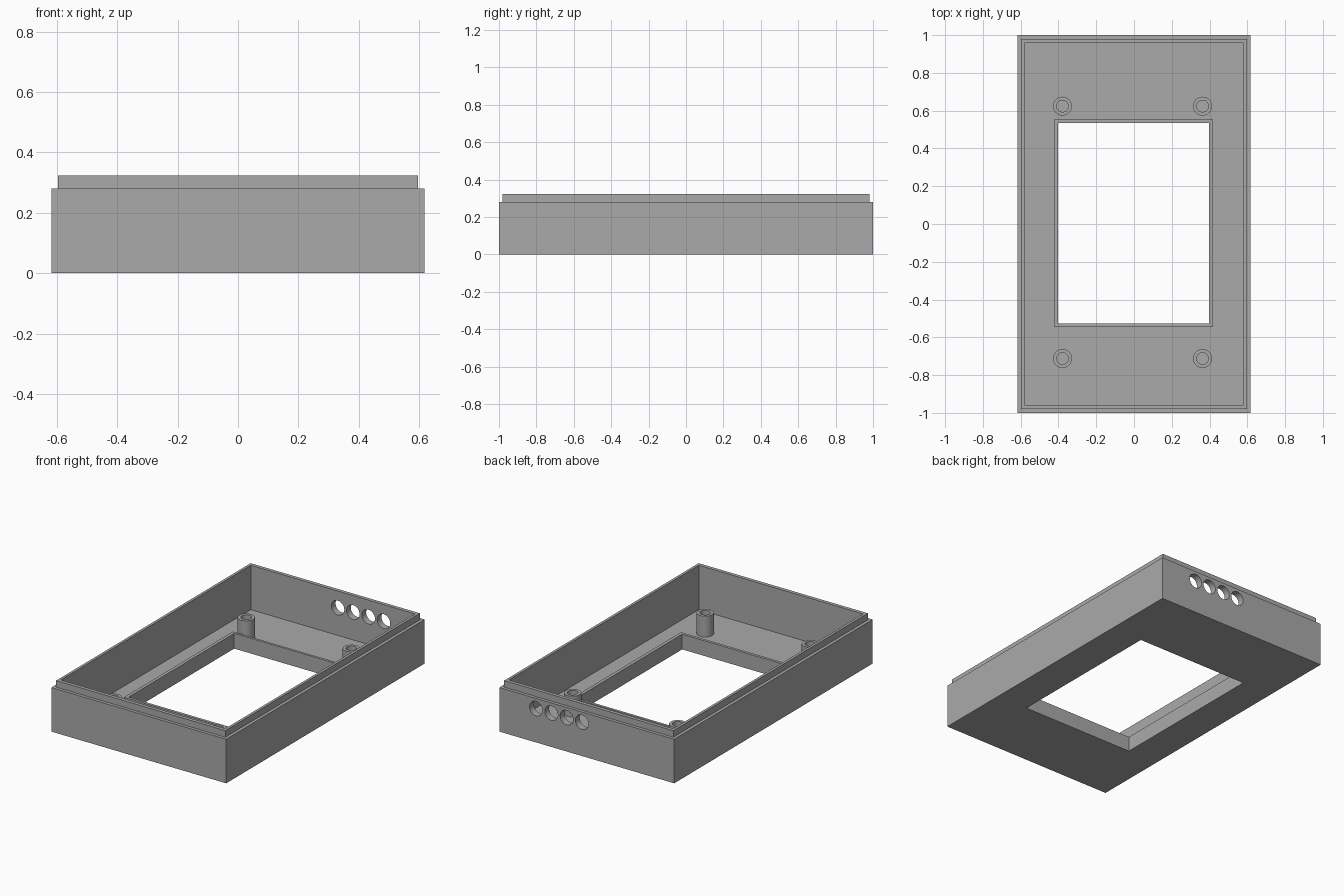
import bpy, bmesh, math
from mathutils import Matrix, Vector

cube = bpy.data.objects.get("Cube")
if cube:
    bpy.data.objects.remove(cube, do_unlink=True)

grey = bpy.data.materials.new("plain grey")
grey.use_nodes = True
GREY = (0.4, 0.4, 0.4, 1)
grey.diffuse_color = GREY
grey.node_tree.nodes["Principled BSDF"].inputs["Base Color"].default_value = GREY


def add_object(name, bm):
    bmesh.ops.recalc_face_normals(bm, faces=bm.faces)
    mesh = bpy.data.meshes.new(name)
    bm.to_mesh(mesh)
    bm.free()
    mesh.materials.append(grey)
    obj = bpy.data.objects.new(name, mesh)
    bpy.context.collection.objects.link(obj)
    return obj


def closed_shell(name, loops):
    """Join a cycle of equal-length point loops into a closed ring surface."""
    bm = bmesh.new()
    rings = [[bm.verts.new(p) for p in loop] for loop in loops]
    n = len(rings[0])
    for a, b in zip(rings, rings[1:] + rings[:1]):
        for i in range(n):
            j = (i + 1) % n
            bm.faces.new((a[i], a[j], b[j], b[i]))
    return add_object(name, bm)


def rect(x0, x1, y0, y1, z):
    return [(x0, y0, z), (x1, y0, z), (x1, y1, z), (x0, y1, z)]


def circle(cx, cy, r, z, n=32):
    return [(cx + r * math.cos(math.tau * i / n),
             cy + r * math.sin(math.tau * i / n), z) for i in range(n)]


# Case: outer walls, stepped lip, floor and raised window frame
outer = (-0.617, 0.617, -1, 1)
lip = (-0.597, 0.597, -0.98, 0.98)
inner = (-0.58, 0.58, -0.957, 0.957)
frame = (-0.423, 0.417, -0.545, 0.552)
window = (-0.402, 0.396, -0.527, 0.536)
FLOOR, STEP, TOP, FRAME_TOP, POST_TOP = 0.04, 0.281, 0.323, 0.097, 0.173
case = closed_shell("case", [
    rect(*window, 0), rect(*outer, 0), rect(*outer, STEP), rect(*lip, STEP),
    rect(*lip, TOP), rect(*inner, TOP), rect(*inner, FLOOR),
    rect(*frame, FLOOR), rect(*frame, FRAME_TOP), rect(*window, FRAME_TOP)])

# Row of round cable holes through the back wall
bm = bmesh.new()
for i in range(4):
    place = Matrix.Translation(Vector((0.034 + 0.108 * i, 1, 0.216)))
    bmesh.ops.create_cone(bm, cap_ends=True, segments=32, radius1=0.046,
                          radius2=0.046, depth=0.3,
                          matrix=place @ Matrix.Rotation(math.pi / 2, 4, 'X'))
cutter = add_object("hole_cutter", bm)
cutter.hide_render = True
cut = case.modifiers.new("cable_holes", 'BOOLEAN')
cut.operation = 'DIFFERENCE'
cut.solver = 'EXACT'
cut.object = cutter
bpy.context.view_layer.objects.active = case
bpy.ops.object.modifier_apply(modifier=cut.name)
bpy.data.objects.remove(cutter, do_unlink=True)

# Hollow screw posts standing on the floor
posts = []
for end, y in (("front", -0.712), ("back", 0.624)):
    for side, x in (("right", -0.379), ("left", 0.363)):
        posts.append(closed_shell(f"{end}_{side}_post", [
            circle(x, y, 0.05, FLOOR), circle(x, y, 0.05, POST_TOP),
            circle(x, y, 0.031, POST_TOP), circle(x, y, 0.031, FLOOR)]))

# Smooth round surfaces, crisp edges
bpy.ops.object.select_all(action='DESELECT')
for obj in posts + [case]:
    obj.select_set(True)
bpy.ops.object.shade_smooth_by_angle(angle=math.radians(30))
